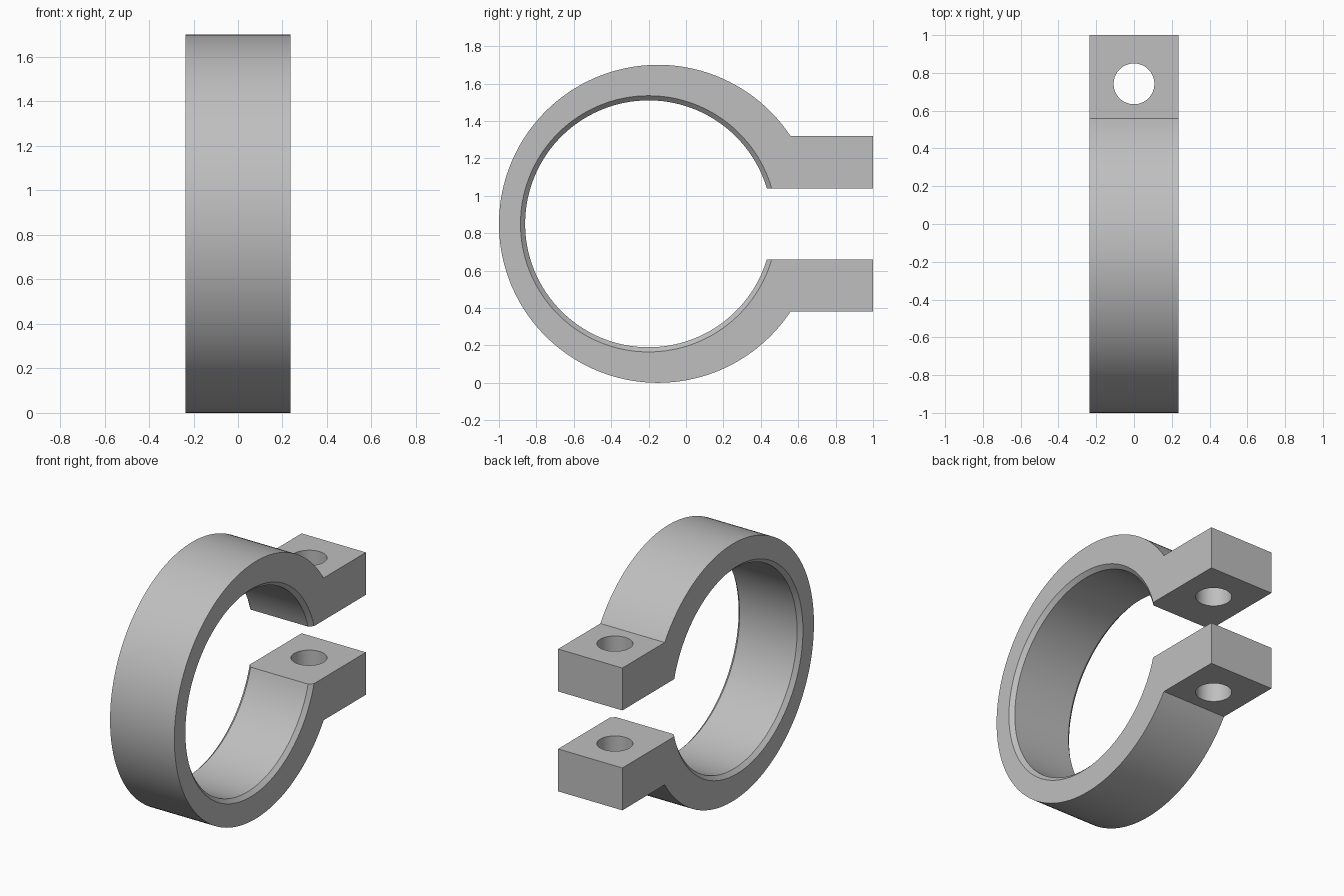
import bpy, bmesh
from math import asin, cos, sin, pi

cube = bpy.data.objects.get("Cube")
if cube:
    bpy.data.objects.remove(cube)

HALF = 0.235             # half width of the band
MID = 0.85               # height of the clamp axis
GAP, TAB = 0.19, 0.47    # tab faces, above and below the axis
BEVEL = 0.025            # bore chamfer
STEPS = 128

metal = bpy.data.materials.new("grey_metal")
metal.use_nodes = True
colour = (0.52, 0.52, 0.52, 1)
metal.diffuse_color = colour
metal.node_tree.nodes["Principled BSDF"].inputs["Base Color"].default_value = colour


def rail(centre, radius, height):
    """Arc open at the back, with both ends run out straight to the tab tips."""
    start = asin(height / radius)
    angles = [start + (2 * pi - 2 * start) * i / STEPS for i in range(STEPS + 1)]
    arc = [(centre + radius * cos(a), MID + radius * sin(a)) for a in angles]
    return [(1, MID + height)] + arc + [(1, MID - height)]


# Band and tabs: one cross-section swept along the open ring
outer = rail(-0.15, 0.85, TAB)
bore = rail(-0.2, 0.66, GAP)
rim = rail(-0.2, 0.66 + BEVEL, GAP)
section = [(outer, -HALF), (outer, HALF), (rim, HALF),
           (bore, HALF - BEVEL), (bore, BEVEL - HALF), (rim, -HALF)]

bm = bmesh.new()
rows = [[bm.verts.new((x, *p)) for p in path] for path, x in section]
for a, b in zip(rows, rows[1:] + rows[:1]):
    for i in range(len(a) - 1):
        bm.faces.new((a[i], a[i + 1], b[i + 1], b[i]))
for end in (0, -1):
    bm.faces.new([row[end] for row in rows])
bmesh.ops.recalc_face_normals(bm, faces=bm.faces)
mesh = bpy.data.meshes.new("clamp_ring")
bm.to_mesh(mesh)
bm.free()
clamp = bpy.data.objects.new("clamp_ring", mesh)
bpy.context.collection.objects.link(clamp)
mesh.materials.append(metal)

# Bolt hole through both tabs
bpy.ops.mesh.primitive_cylinder_add(vertices=64, radius=0.108, depth=2,
                                    location=(0, 0.742, MID))
cutter = bpy.context.object
cutter.name = "bolt_hole_cutter"
cutter.hide_render = True
cutter.data.materials.append(metal)
cut = clamp.modifiers.new("bolt_holes", "BOOLEAN")
cut.operation = "DIFFERENCE"
cut.solver = "EXACT"
cut.object = cutter

bpy.ops.object.select_all(action="DESELECT")
clamp.select_set(True)
bpy.context.view_layer.objects.active = clamp
bpy.ops.object.modifier_apply(modifier=cut.name)
bpy.data.objects.remove(cutter)
bpy.ops.object.shade_smooth_by_angle(angle=pi / 6)
